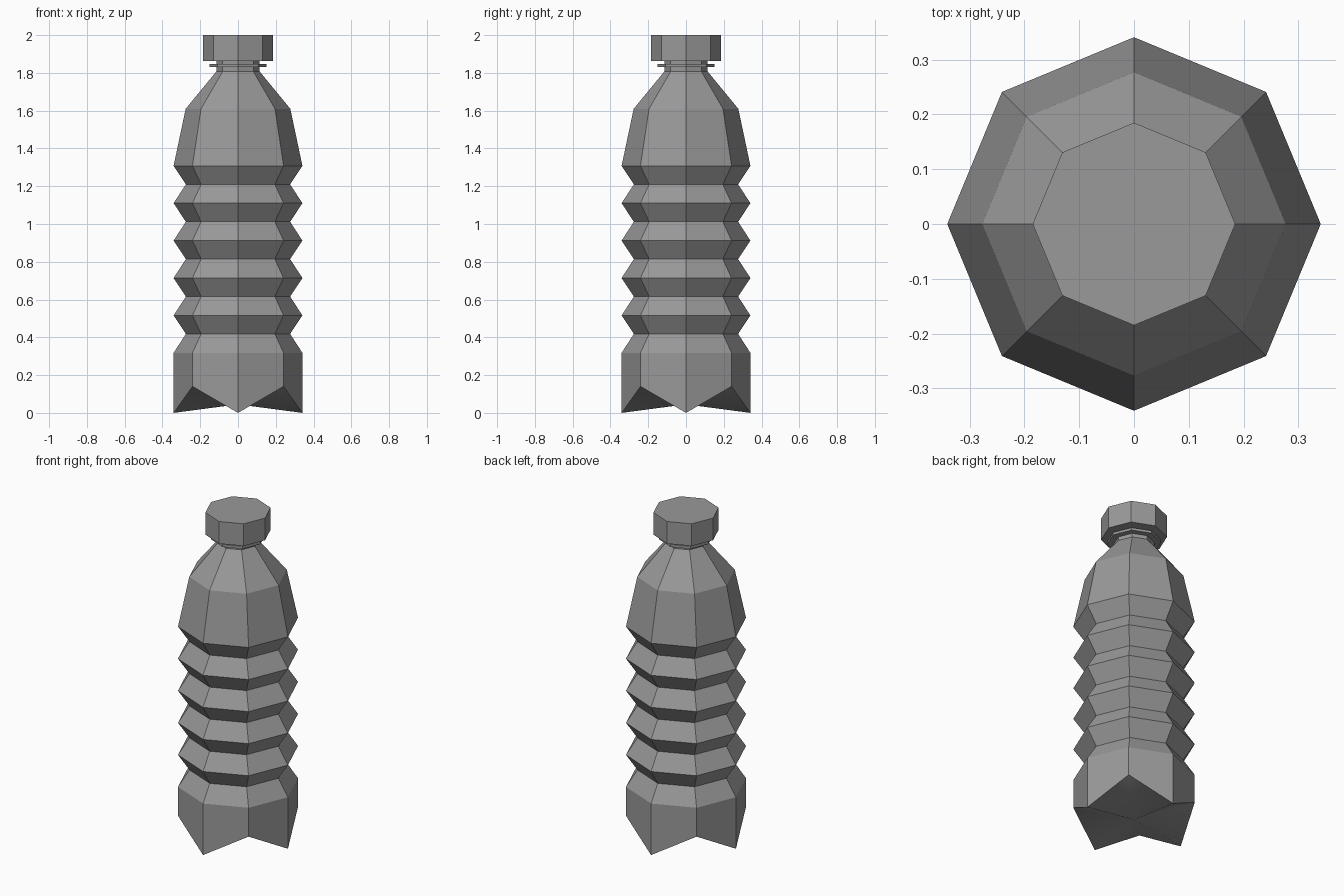
import bpy, bmesh
from math import cos, sin, pi

if "Cube" in bpy.data.objects:
    bpy.data.objects.remove(bpy.data.objects["Cube"])

SIDES = 8

# Dark grey plastic
grey = bpy.data.materials.new("dark_grey")
grey.diffuse_color = (0.32, 0.32, 0.32, 1)
grey.use_nodes = True
grey.node_tree.nodes["Principled BSDF"].inputs["Base Color"].default_value = grey.diffuse_color

def lathe(name, profile, foot_raise=0.0, centre_z=None):
    """Eight-sided turned part from (radius, z) points, listed bottom to top."""
    bm = bmesh.new()
    rings = []
    for i, (r, z) in enumerate(profile):
        ring = []
        for k in range(SIDES):
            a = 2 * pi * k / SIDES
            lift = foot_raise if i == 0 and k % 2 else 0.0
            ring.append(bm.verts.new((r * cos(a), r * sin(a), z + lift)))
        rings.append(ring)
    for lo, hi in zip(rings, rings[1:]):
        for k in range(SIDES):
            n = (k + 1) % SIDES
            bm.faces.new((lo[k], lo[n], hi[n], hi[k]))
    # Underside: a smooth fan between the feet, or a flat lid
    if centre_z is not None:
        c = bm.verts.new((0, 0, centre_z))
        for k in range(SIDES):
            bm.faces.new((rings[0][(k + 1) % SIDES], rings[0][k], c)).smooth = True
    else:
        bm.faces.new(rings[0][::-1])
    bm.faces.new(rings[-1])
    bmesh.ops.recalc_face_normals(bm, faces=bm.faces)
    for e in bm.edges:
        e.smooth = all(f.smooth for f in e.link_faces)
    mesh = bpy.data.meshes.new(name)
    bm.to_mesh(mesh)
    bm.free()
    mesh.materials.append(grey)
    obj = bpy.data.objects.new(name, mesh)
    bpy.context.collection.objects.link(obj)
    return obj

# Body: four-footed base, ribbed middle, tapered shoulder, neck with collar rings
R, GROOVE = 0.341, 0.276
body = [(R, 0.0), (R, 0.318)]
for i in range(5):
    z = 0.318 + 0.198 * i
    body += [(GROOVE, z + 0.1), (R, z + 0.198)]
body += [(0.277, 1.61), (0.115, 1.807),
         (0.115, 1.83), (0.152, 1.83), (0.152, 1.846), (0.115, 1.846),
         (0.115, 1.865)]
lathe("bottle_body", body, foot_raise=0.14, centre_z=0.045)

# Screw cap
lathe("cap", [(0.185, 1.863), (0.185, 2.0)])
